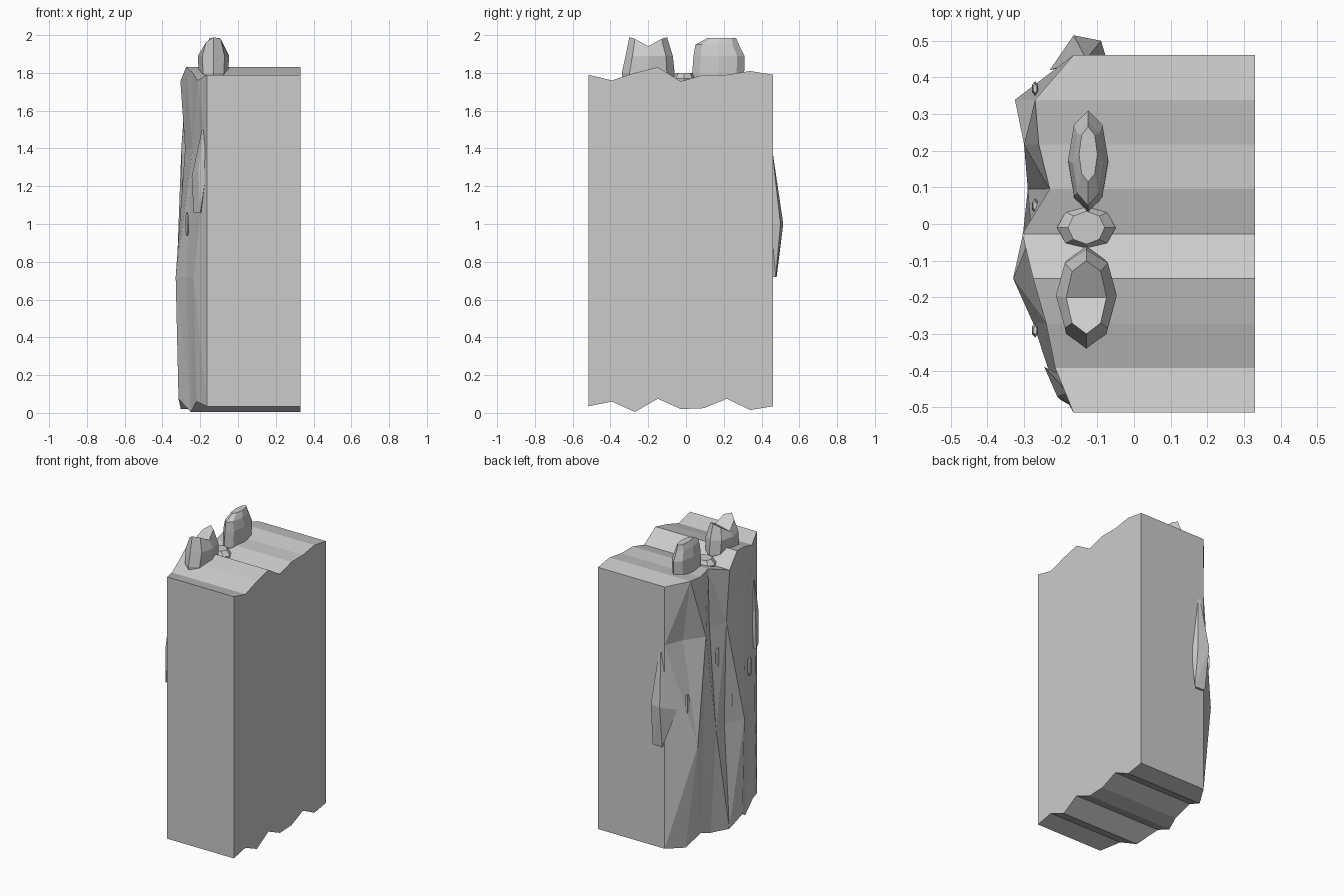
import bpy, bmesh
from math import cos, sin, tau

cube = bpy.data.objects.get("Cube")
if cube:
    bpy.data.objects.remove(cube, do_unlink=True)

stone = bpy.data.materials.new("grey_stone")
stone.use_nodes = True
colour = (0.6, 0.6, 0.6, 1)
stone.diffuse_color = colour
stone.node_tree.nodes["Principled BSDF"].inputs["Base Color"].default_value = colour


def finish(bm, name):
    bmesh.ops.recalc_face_normals(bm, faces=bm.faces)
    mesh = bpy.data.meshes.new(name)
    bm.to_mesh(mesh)
    bm.free()
    mesh.materials.append(stone)
    obj = bpy.data.objects.new(name, mesh)
    bpy.context.collection.objects.link(obj)
    return obj


def hull(name, points):
    bm = bmesh.new()
    for p in points:
        bm.verts.new(p)
    bmesh.ops.convex_hull(bm, input=bm.verts)
    return finish(bm, name)


def ring_stone(name, rings, sides=8, notch=0.0):
    """Stacked faceted rings (x, y, z, x radius, y radius) with an optionally dipped top."""
    bm = bmesh.new()
    loops = []
    for level, (x, y, z, rx, ry) in enumerate(rings):
        dip = notch if level == len(rings) - 1 else 0
        loop = []
        for i in range(sides):
            a = tau * (i + 0.5 * (sides == 6)) / sides
            loop.append(bm.verts.new((x + rx * cos(a), y + ry * sin(a),
                                      z + dip * (abs(sin(a)) - 0.6 + 0.2 * cos(a)))))
        loops.append(loop)
    for low, high in zip(loops, loops[1:]):
        for i in range(sides):
            j = (i + 1) % sides
            bm.faces.new((low[i], low[j], high[j], high[i]))
    bm.faces.new(loops[0])
    x, y, z, rx, ry = rings[-1]
    tip = bm.verts.new((x, y, z - 0.6 * notch))
    for i in range(sides):
        bm.faces.new((loops[-1][i], loops[-1][(i + 1) % sides], tip))
    return finish(bm, name)


# Cliff block: one cross-section per column, rugged on the -x side
# bottom z, top z, then rugged x at bottom, lower row, upper row, top
columns = [
    (0.035, 1.79, -0.165, -0.165, -0.165, -0.165),
    (0.06, 1.76, -0.22, -0.235, -0.20, -0.215),
    (0.005, 1.80, -0.25, -0.275, -0.24, -0.24),
    (0.075, 1.83, -0.315, -0.33, -0.26, -0.275),
    (0.02, 1.755, -0.303, -0.265, -0.28, -0.305),
    (0.025, 1.79, -0.25, -0.29, -0.24, -0.23),
    (0.075, 1.79, -0.262, -0.28, -0.30, -0.26),
    (0.015, 1.81, -0.236, -0.325, -0.214, -0.27),
    (0.035, 1.79, -0.165, -0.165, -0.165, -0.165),
]
BACK = 0.33
bm = bmesh.new()
sections = []
for i, (zb, zt, xb, xl, xu, xt) in enumerate(columns):
    y = -0.515 + i * 0.122
    outline = [(BACK, zb), (xb, zb), (xl, 0.72), (xu, 1.4), (xt, zt), (BACK, zt)]
    sections.append([bm.verts.new((x, y, z)) for x, z in outline])
for c, (a, b) in enumerate(zip(sections, sections[1:])):
    for k in range(6):
        n = (k + 1) % 6
        if 1 <= k <= 3:
            # rugged side gets alternating triangles
            if (c + k) % 2:
                bm.faces.new((a[k], b[k], b[n]))
                bm.faces.new((a[k], b[n], a[n]))
            else:
                bm.faces.new((a[k], b[k], a[n]))
                bm.faces.new((b[k], b[n], a[n]))
        else:
            bm.faces.new((a[k], b[k], b[n], a[n]))
bm.faces.new(sections[0])
bm.faces.new(sections[-1])
finish(bm, "cliff_block")

# Boulders along the top
ring_stone("front_boulder", [
    (-0.13, -0.20, 1.72, 0.07, 0.13),
    (-0.13, -0.20, 1.80, 0.078, 0.14),
    (-0.13, -0.195, 1.89, 0.083, 0.125),
    (-0.13, -0.20, 1.965, 0.055, 0.10)], notch=0.06)
ring_stone("back_boulder", [
    (-0.125, 0.17, 1.72, 0.05, 0.125),
    (-0.125, 0.17, 1.79, 0.055, 0.138),
    (-0.125, 0.175, 1.89, 0.055, 0.135),
    (-0.125, 0.165, 1.95, 0.042, 0.115),
    (-0.125, 0.19, 1.985, 0.025, 0.075)])
ring_stone("middle_boulder", [
    (-0.13, -0.01, 1.70, 0.07, 0.05),
    (-0.13, -0.01, 1.77, 0.08, 0.06),
    (-0.13, -0.01, 1.80, 0.05, 0.045)])

# Slab outcrops at the two rugged corners
hull("back_outcrop", [
    (-0.13, 0.45, 1.44), (-0.165, 0.515, 1.0), (-0.09, 0.50, 1.0),
    (-0.075, 0.45, 1.0), (-0.23, 0.42, 0.97), (-0.16, 0.48, 0.72),
    (-0.085, 0.475, 0.72), (-0.13, 0.44, 0.72)])
hull("front_outcrop", [
    (-0.18, -0.46, 1.55), (-0.165, -0.50, 1.3), (-0.21, -0.47, 1.28),
    (-0.245, -0.39, 1.25), (-0.20, -0.48, 1.06), (-0.235, -0.41, 1.06),
    (-0.18, -0.42, 1.06)])

# Small pebbles set in the rugged side
for i, (x, y, z) in enumerate([(-0.27, 0.37, 1.0), (-0.27, 0.05, 1.19),
                               (-0.285, -0.09, 1.03), (-0.285, -0.08, 0.87),
                               (-0.27, -0.29, 1.0)]):
    ring_stone(f"pebble_{i + 1}", [
        (x, y, z - 0.06, 0.006, 0.012), (x, y, z - 0.035, 0.01, 0.02),
        (x, y, z + 0.035, 0.01, 0.02), (x, y, z + 0.06, 0.006, 0.012)], sides=6)
